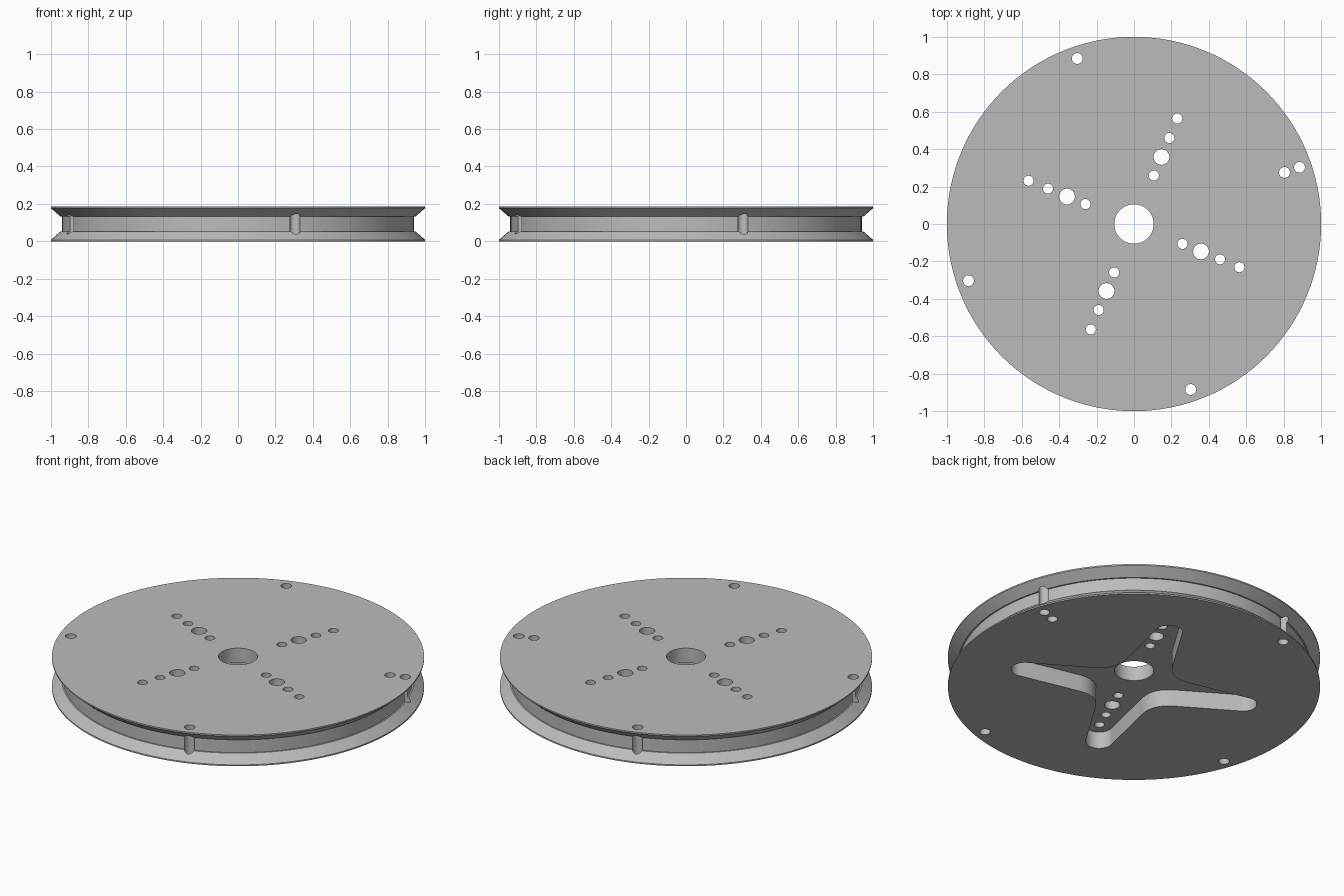
import bpy, bmesh, math
from mathutils import Matrix, Vector

cube = bpy.data.objects.get("Cube")
if cube:
    bpy.data.objects.remove(cube, do_unlink=True)

HEIGHT, POCKET = 0.185, 0.1
ARM_ANGLE, RIM_ANGLE = math.radians(-22.3), math.radians(18.9)

grey = bpy.data.materials.new("plain grey")
grey.use_nodes = True
colour = (0.5, 0.5, 0.5, 1)
grey.diffuse_color = colour
grey.node_tree.nodes["Principled BSDF"].inputs["Base Color"].default_value = colour


def make_object(name, bm):
    bmesh.ops.recalc_face_normals(bm, faces=bm.faces)
    mesh = bpy.data.meshes.new(name)
    bm.to_mesh(mesh)
    bm.free()
    mesh.materials.append(grey)
    obj = bpy.data.objects.new(name, mesh)
    bpy.context.collection.objects.link(obj)
    return obj


def cut(target, cutter):
    cutter.hide_render = True
    mod = target.modifiers.new("cut", 'BOOLEAN')
    mod.operation, mod.solver, mod.object = 'DIFFERENCE', 'EXACT', cutter
    bpy.context.view_layer.objects.active = target
    bpy.ops.object.modifier_apply(modifier=mod.name)
    bpy.data.objects.remove(cutter, do_unlink=True)


# Grooved wheel with a centre bore, turned from its half section
lower = [(0.105, 0), (1, 0), (1, 0.008), (0.948, 0.053), (0.94, 0.053)]
section = lower + [(r, HEIGHT - z) for r, z in reversed(lower)]
bm = bmesh.new()
verts = [bm.verts.new((r, 0, z)) for r, z in section]
edges = [bm.edges.new((verts[i - 1], verts[i])) for i in range(len(verts))]
bmesh.ops.spin(bm, geom=verts + edges, cent=(0, 0, 0), axis=(0, 0, 1),
               angle=math.tau, steps=128, use_merge=True)
bmesh.ops.remove_doubles(bm, verts=bm.verts, dist=1e-5)
wheel = make_object("pulley_wheel", bm)

# Four-armed pocket in the underside: rounded tips and filleted inner corners
TIP_AT, TIP_R = 0.615, 0.074
arm = [Vector((TIP_AT + TIP_R * math.cos(a), TIP_R * math.sin(a)))
       for a in (math.pi * (i / 16 - 0.5) for i in range(17))]
start, corner, end = Vector((0.27, 0.13)), Vector((0.15, 0.15)), Vector((0.13, 0.27))
for i in range(11):
    t = i / 10
    arm.append(start * (1 - t) ** 2 + corner * 2 * t * (1 - t) + end * t ** 2)
bm = bmesh.new()
outline = []
for k in range(4):
    turn = Matrix.Rotation(ARM_ANGLE + k * math.pi / 2, 2)
    outline += [bm.verts.new((*(turn @ p), -0.05)) for p in arm]
face = bm.faces.new(outline)
top = bmesh.ops.extrude_face_region(bm, geom=[face])["geom"]
bmesh.ops.translate(bm, vec=(0, 0, POCKET + 0.05),
                    verts=[v for v in top if isinstance(v, bmesh.types.BMVert)])
cut(wheel, make_object("pocket_cutter", bm))

# Screw holes along each arm and cord holes around the rim
bm = bmesh.new()


def drill(distance, angle, radius):
    place = Matrix.Translation((distance * math.cos(angle), distance * math.sin(angle), HEIGHT / 2))
    bmesh.ops.create_cone(bm, cap_ends=True, segments=32, radius1=radius,
                          radius2=radius, depth=0.4, matrix=place)


for k in range(4):
    quarter = k * math.pi / 2
    for distance, radius in ((0.28, 0.027), (0.387, 0.042), (0.497, 0.027), (0.609, 0.027)):
        drill(distance, ARM_ANGLE + quarter, radius)
    drill(0.935, RIM_ANGLE + quarter, 0.029)
drill(0.85, RIM_ANGLE, 0.029)
cut(wheel, make_object("hole_cutter", bm))

# Smooth curved walls, crisp edges
bpy.ops.object.select_all(action='DESELECT')
wheel.select_set(True)
bpy.context.view_layer.objects.active = wheel
bpy.ops.object.shade_smooth_by_angle(angle=math.radians(30))
